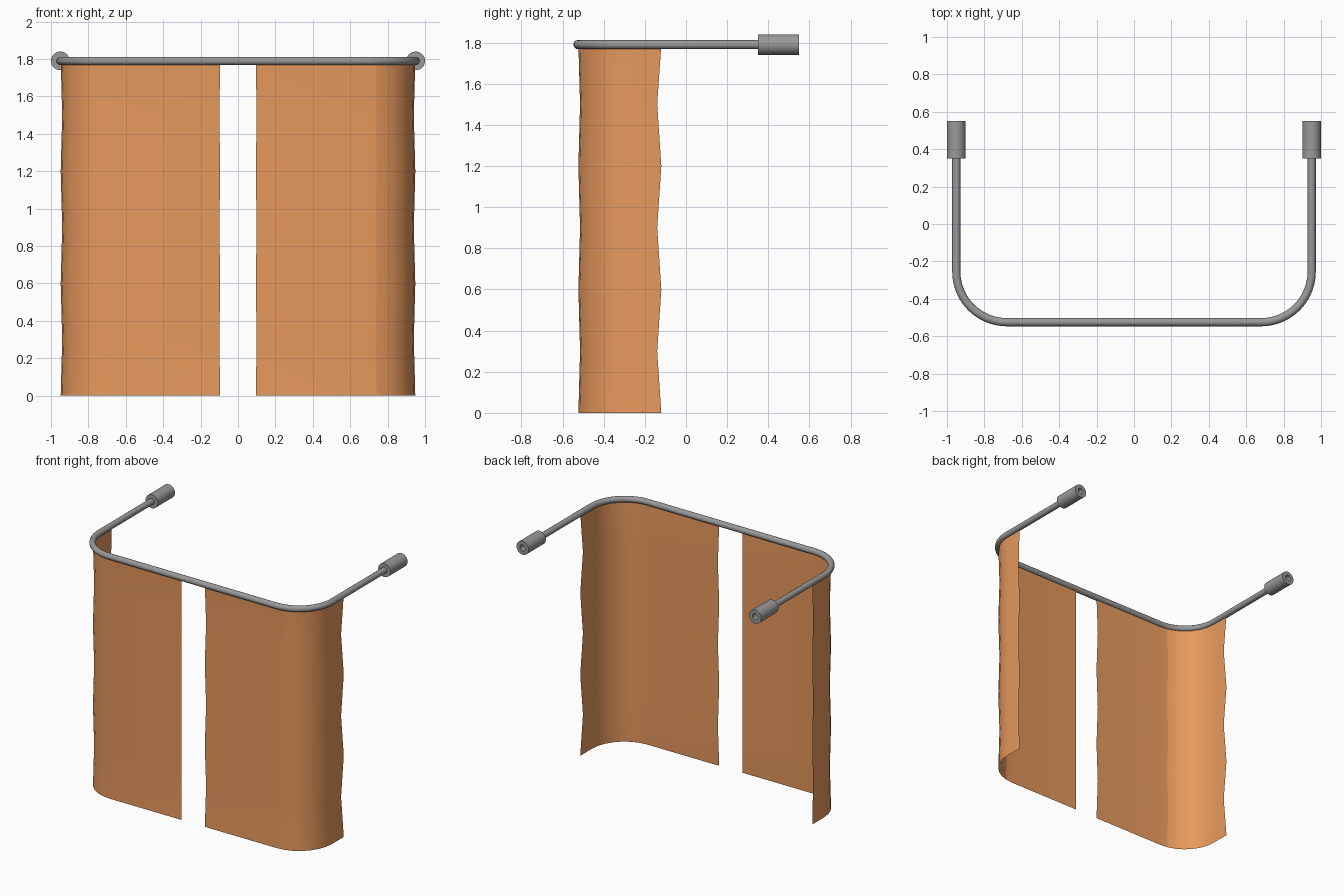
import bpy, bmesh
from math import sin, cos, pi

if "Cube" in bpy.data.objects:
    bpy.data.objects.remove(bpy.data.objects["Cube"])

RAIL_Z = 1.79
X, Y, R = 0.95, -0.525, 0.27      # rail centreline half width, front, corner radius


def material(name, col):
    m = bpy.data.materials.new(name)
    m.diffuse_color = (*col, 1)
    m.use_nodes = True
    m.node_tree.nodes["Principled BSDF"].inputs["Base Color"].default_value = m.diffuse_color
    return m


cloth = material("curtain_cloth", (0.80, 0.32, 0.11))
metal = material("dark_metal", (0.32, 0.32, 0.32))


def make_mesh(name, bm, mat, smooth=35):
    me = bpy.data.meshes.new(name)
    bm.to_mesh(me)
    bm.free()
    me.materials.append(mat)
    ob = bpy.data.objects.new(name, me)
    bpy.context.collection.objects.link(ob)
    bpy.ops.object.select_all(action='DESELECT')
    ob.select_set(True)
    bpy.context.view_layer.objects.active = ob
    bpy.ops.object.shade_smooth_by_angle(angle=smooth * pi / 180)
    return ob


def half_path(x0, y1, n, off=0.0):
    """Right half of the rail line, from the front at x0 round the corner to y1."""
    cx, cy = X - R, Y + R
    pts = [(x0, Y - off)]
    for i in range(n + 1):
        a = pi / 2 * i / n
        pts.append((cx + (R + off) * sin(a), cy - (R + off) * cos(a)))
    pts.append((X + off, y1))
    return pts


# Bent rail
right = half_path(0, 0.37, 14)
path = [(-x, y) for x, y in reversed(right)] + right[1:]
cu = bpy.data.curves.new("rail", 'CURVE')
cu.dimensions = '3D'
cu.bevel_depth = 0.022
cu.bevel_resolution = 6
cu.use_fill_caps = True
sp = cu.splines.new('POLY')
sp.points.add(len(path) - 1)
for p, (x, y) in zip(sp.points, path):
    p.co = (x, y, RAIL_Z, 1)
sp.use_smooth = True
cu.materials.append(metal)
rail = bpy.data.objects.new("rail", cu)
bpy.context.collection.objects.link(rail)


# Hollow wall sockets on the rail ends
def socket(name, side):
    bm = bmesh.new()
    prof = [(0.02, 0.35), (0.05, 0.35), (0.05, 0.55), (0.022, 0.55), (0.022, 0.365)]
    n = 32
    rings = [[bm.verts.new((side * X + r * cos(2 * pi * i / n), y,
                            RAIL_Z + r * sin(2 * pi * i / n))) for i in range(n)]
             for r, y in prof]
    for a, b in zip(rings, rings[1:] + rings[:1]):
        for i in range(n):
            j = (i + 1) % n
            bm.faces.new((a[i], a[j], b[j], b[i]))
    bmesh.ops.recalc_face_normals(bm, faces=bm.faces)
    make_mesh(name, bm, metal)


# Single-sheet curtains with gently waving rows; the front panel faces inward
def curtain(name, side):
    bm = bmesh.new()
    rows = []
    for k in range(7):
        odd = k % 2
        pts = half_path(0.1 if odd else 0.095, -0.14 if odd else -0.12, 7,
                        -0.01 if odd else -0.002)
        z = min(0.3 * k, RAIL_Z)
        rows.append([bm.verts.new((side * x, y, z)) for x, y in pts])
    for a, b in zip(rows, rows[1:]):
        for i in range(len(a) - 1):
            f = bm.faces.new((a[i], a[i + 1], b[i + 1], b[i]))
            if (side < 0) != (i < 2):
                f.normal_flip()
    make_mesh(name, bm, cloth)


for tag, s in (("left", -1), ("right", 1)):
    socket("wall_socket_" + tag, s)
    curtain("curtain_" + tag, s)
